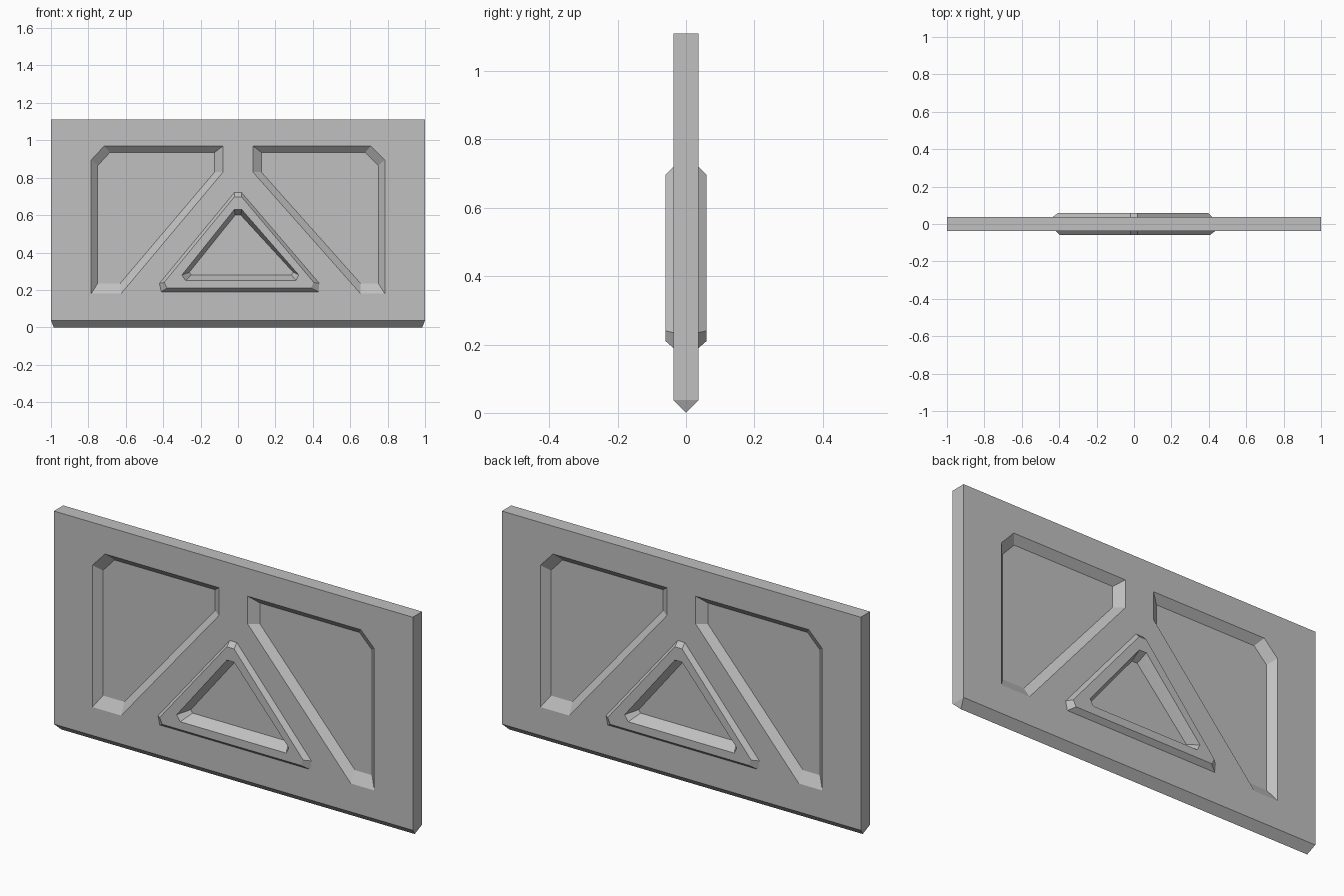
import bpy, bmesh

cube = bpy.data.objects.get("Cube")
if cube:
    bpy.data.objects.remove(cube)

grey = bpy.data.materials.new("stone grey")
grey.use_nodes = True
grey.diffuse_color = (0.53, 0.53, 0.53, 1)
grey.node_tree.nodes["Principled BSDF"].inputs["Base Color"].default_value = (0.53, 0.53, 0.53, 1)

FACE, CREST, FLOOR = 0.037, 0.06, 0.004   # distances from the middle plane

# Outlines as (x, z): panel rims with their floors, and the triangle's loops
panels = [
    ([(-.785, .18), (-.625, .18), (-.08, .83), (-.08, .97), (-.715, .97), (-.785, .895)],
     [(-.75, .235), (-.63, .235), (-.125, .83), (-.125, .935), (-.685, .935), (-.75, .865)]),
    ([(.655, .18), (.785, .18), (.785, .895), (.71, .97), (.08, .97), (.08, .83)],
     [(.655, .235), (.75, .235), (.75, .865), (.68, .935), (.125, .935), (.125, .83)]),
]
tri_base = [(-.41, .19), (.43, .19), (.435, .235), (.02, .72), (-.02, .72), (-.42, .235)]
tri_crest = [(-.38, .21), (.39, .21), (.405, .24), (.02, .697), (-.02, .697), (-.395, .24)]
tri_rim = [(-.28, .25), (.31, .25), (.325, .28), (.02, .63), (-.02, .63), (-.3, .28)]
tri_floor = [(-.25, .28), (.285, .28), (.295, .295), (.015, .6), (-.015, .6), (-.26, .295)]
t = (CREST - FACE) / (CREST - FLOOR)
tri_mid = [(a + (c - a) * t, b + (d - b) * t) for (a, b), (c, d) in zip(tri_rim, tri_floor)]


def loop(bm, pts, depth, side):
    # side -1 is the front; the back is the front turned half way round
    return [bm.verts.new((-side * x, side * depth, z)) for x, z in pts]


def bridge(bm, a, b):
    n = len(a)
    for i in range(n):
        j = (i + 1) % n
        bm.faces.new((a[i], a[j], b[j], b[i]))


def finish(bm, name):
    bmesh.ops.recalc_face_normals(bm, faces=bm.faces[:])
    mesh = bpy.data.meshes.new(name)
    bm.to_mesh(mesh)
    bm.free()
    mesh.materials.append(grey)
    bpy.context.collection.objects.link(bpy.data.objects.new(name, mesh))


# Slab with sunken panels on both faces
bm = bmesh.new()
corners = {}
for side in (-1, 1):
    border = loop(bm, [(-1, .037), (1, .037), (1, 1.11), (-1, 1.11)], FACE, side)
    corners[side] = border
    rims = [border]
    for rim, floor in panels + [(tri_mid, tri_floor)]:
        top, bottom = loop(bm, rim, FACE, side), loop(bm, floor, FLOOR, side)
        bridge(bm, top, bottom)
        bm.faces.new(bottom)
        rims.append(top)
    edges = []
    for ring in rims:
        for a, b in zip(ring, ring[1:] + ring[:1]):
            edges.append(bm.edges.get((a, b)) or bm.edges.new((a, b)))
    bmesh.ops.triangle_fill(bm, edges=edges, use_beauty=True, normal=(0, side, 0))

# Slab top, ends and pointed lower edge
f, b = corners[-1], corners[1]
left, right = bm.verts.new((-.985, 0, 0)), bm.verts.new((.985, 0, 0))
bm.faces.new((f[3], f[2], b[3], b[2]))
for ridge, lo, hi, blo, bhi in ((left, f[0], f[3], b[1], b[2]), (right, f[1], f[2], b[0], b[3])):
    bm.faces.new((lo, hi, bhi, blo))
    bm.faces.new((ridge, lo, blo))
bm.faces.new((f[0], f[1], right, left))
bm.faces.new((b[0], b[1], left, right))
finish(bm, "slab")

# Raised triangular frame on each face
for side, name in ((-1, "front_triangle_frame"), (1, "back_triangle_frame")):
    bm = bmesh.new()
    rings = [loop(bm, pts, d, side) for pts, d in
             ((tri_base, FACE), (tri_crest, CREST), (tri_rim, CREST), (tri_mid, FACE))]
    for i in range(4):
        bridge(bm, rings[i], rings[(i + 1) % 4])
    finish(bm, name)
